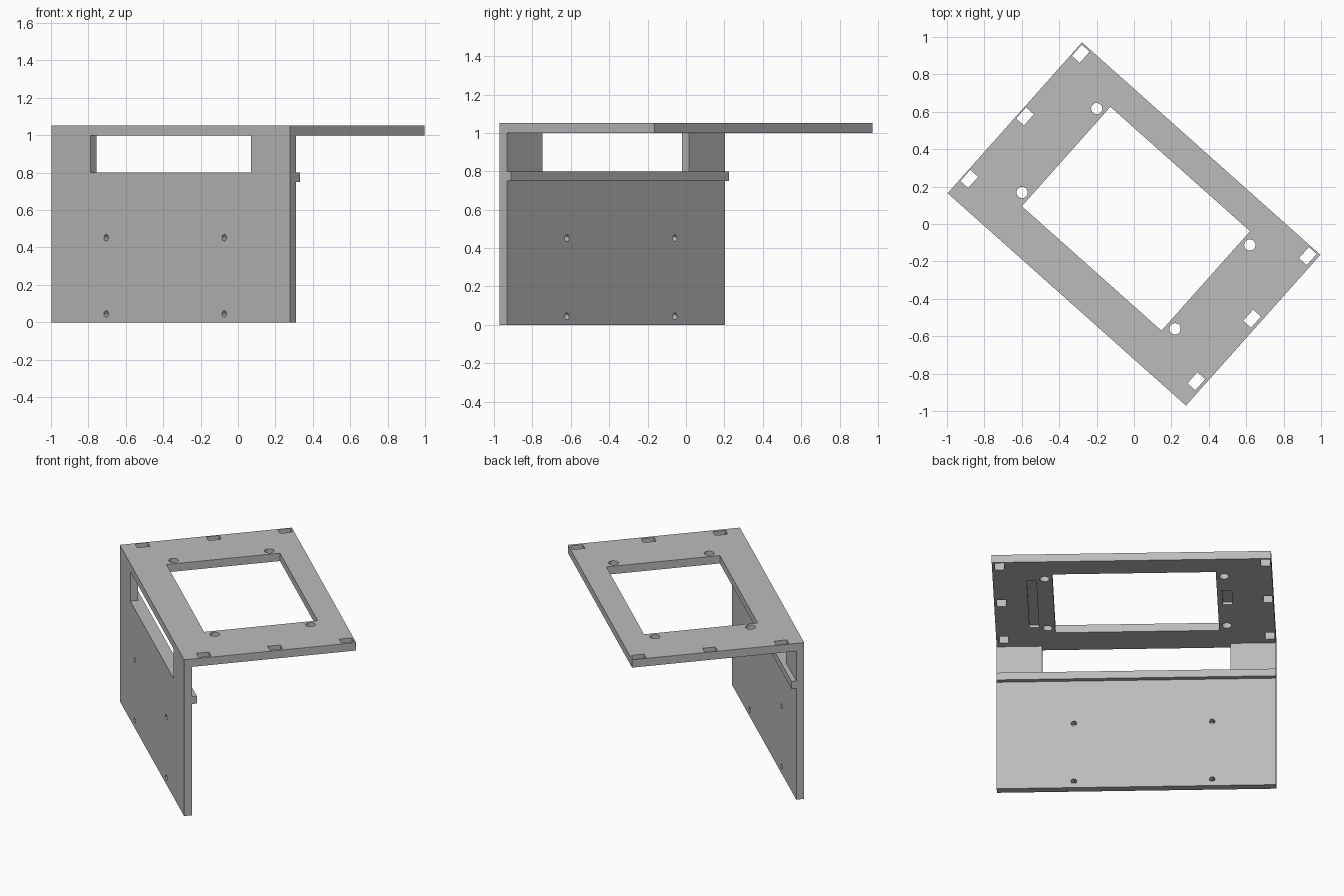
import bpy
import bmesh
from math import radians
from mathutils import Matrix, Vector

cube = bpy.data.objects.get("Cube")
if cube:
    bpy.data.objects.remove(cube)

LENGTH, DEPTH = 1.707, 1.08
PLATE_Z, TOP_Z = 1.0, 1.053
WALL = 0.05
FRONT = -DEPTH / 2
TURN = Matrix.Rotation(radians(-41.7), 4, "Z")

grey = bpy.data.materials.new("plain grey")
grey.use_nodes = True
colour = (0.5, 0.5, 0.5, 1)
grey.diffuse_color = colour
grey.node_tree.nodes["Principled BSDF"].inputs["Base Color"].default_value = colour


def add_box(bm, low, high):
    low, high = Vector(low), Vector(high)
    matrix = Matrix.Translation((low + high) / 2) @ Matrix.Diagonal((*(high - low), 1))
    bmesh.ops.create_cube(bm, size=1, matrix=matrix)


def add_drill(bm, centre, radius, axis="Z"):
    matrix = Matrix.Translation(centre)
    if axis == "Y":
        matrix = matrix @ Matrix.Rotation(radians(90), 4, "X")
    bmesh.ops.create_cone(bm, cap_ends=True, segments=32, radius1=radius,
                          radius2=radius, depth=0.2, matrix=matrix)


def make_object(name, bm):
    mesh = bpy.data.meshes.new(name)
    bm.transform(TURN)
    bm.to_mesh(mesh)
    bm.free()
    mesh.materials.append(grey)
    obj = bpy.data.objects.new(name, mesh)
    bpy.context.collection.objects.link(obj)
    return obj


def make_box(name, low, high):
    bm = bmesh.new()
    add_box(bm, low, high)
    return make_object(name, bm)


def cut(obj, bm):
    cutter = make_object(obj.name + "_cutter", bm)
    cutter.hide_render = True
    mod = obj.modifiers.new("openings", "BOOLEAN")
    mod.operation, mod.solver, mod.object = "DIFFERENCE", "EXACT", cutter
    bpy.context.view_layer.objects.active = obj
    bpy.ops.object.modifier_apply(modifier=mod.name)
    bpy.data.objects.remove(cutter)


# Top plate with its large opening, screw holes, edge slots and underside pockets
plate = make_box("top_plate", (-LENGTH / 2, FRONT, PLATE_Z), (LENGTH / 2, -FRONT, TOP_Z))
bm = bmesh.new()
cx, cy = -0.011, 0.028
add_box(bm, (cx - 0.5, cy - 0.356, 0.9), (cx + 0.5, cy + 0.356, 1.2))
for sx in (-1, 1):
    for sy in (-1, 1):
        add_drill(bm, (cx + sx * 0.548, cy + sy * 0.3, PLATE_Z), 0.03)
    for y in (-0.406, 0.042, 0.49):
        x = -0.005 + sx * 0.813
        add_box(bm, (x - 0.028, y - 0.04, 0.9), (x + 0.028, y + 0.04, 1.2))
for x, y, half in ((0.617, 0.025, 0.285), (-0.572, 0.07, 0.085)):
    add_box(bm, (x - 0.029, y - half, 0.9), (x + 0.029, y + half, PLATE_Z + 0.018))
cut(plate, bm)

# Front wall with a wide notch under the plate and four screw holes
wall = make_box("front_wall", (-LENGTH / 2, FRONT, 0), (LENGTH / 2, FRONT + WALL, PLATE_Z))
bm = bmesh.new()
add_box(bm, (-0.575, FRONT - 0.1, 0.8), (0.575, FRONT + 0.2, 1.1))
for x in (-0.463, 0.382):
    for z in (0.045, 0.452):
        add_drill(bm, (x, FRONT + WALL / 2, z), 0.017, "Y")
cut(wall, bm)

# Ledge along the back of the wall
make_box("wall_ledge", (-LENGTH / 2, FRONT + WALL, 0.75), (LENGTH / 2, FRONT + WALL + 0.03, 0.8))
